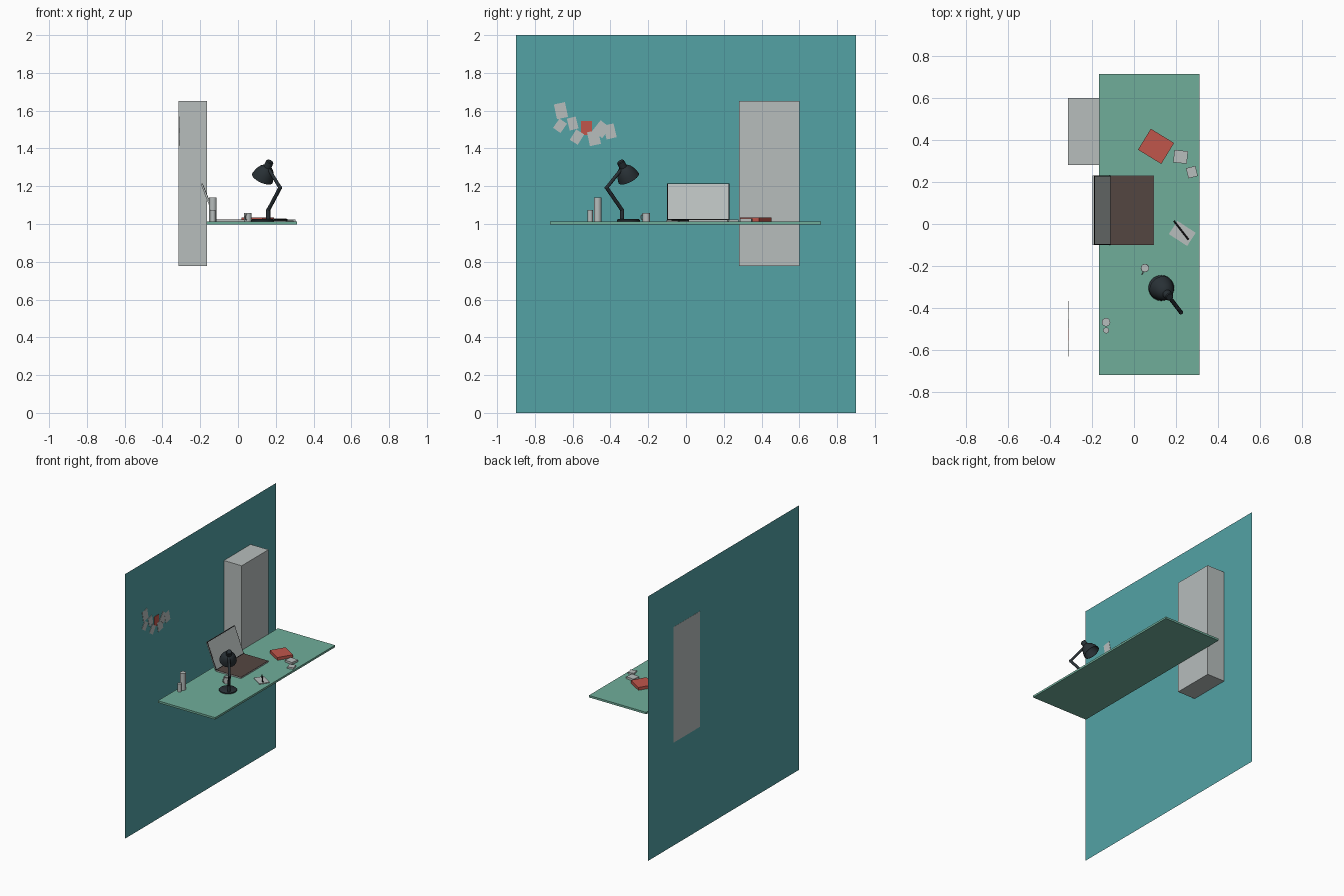
import bpy, bmesh, math
from mathutils import Vector, Matrix

if "Cube" in bpy.data.objects:
    bpy.data.objects.remove(bpy.data.objects["Cube"])


def mat(name, r, g, b):
    m = bpy.data.materials.new(name)
    lin = [((c / 255 + 0.055) / 1.055) ** 2.4 for c in (r, g, b)]
    m.diffuse_color = (*lin, 1)
    m.use_nodes = True
    m.node_tree.nodes["Principled BSDF"].inputs["Base Color"].default_value = m.diffuse_color
    return m


TEAL = mat("teal", 83, 162, 165)
GREEN = mat("green", 112, 174, 154)
GRAY = mat("light_gray", 183, 189, 188)
RED = mat("red", 192, 86, 75)
BROWN = mat("dark_brown", 84, 70, 65)
BLACK = mat("lamp_black", 40, 48, 53)
INK = mat("ink_black", 16, 17, 19)
TOP = 1.013  # desk surface height


def finish(name, bm, m, smooth=False):
    bmesh.ops.recalc_face_normals(bm, faces=bm.faces)
    me = bpy.data.meshes.new(name)
    bm.to_mesh(me)
    bm.free()
    me.materials.append(m)
    ob = bpy.data.objects.new(name, me)
    bpy.context.collection.objects.link(ob)
    if smooth:
        bpy.ops.object.select_all(action='DESELECT')
        ob.select_set(True)
        bpy.context.view_layer.objects.active = ob
        bpy.ops.object.shade_smooth_by_angle(angle=math.radians(40))
    return ob


def box(name, centre, size, m, axis='Z', deg=0):
    bm = bmesh.new()
    bmesh.ops.create_cube(bm, size=1)
    M = (Matrix.Translation(centre) @ Matrix.Rotation(math.radians(deg), 4, axis)
         @ Matrix.Diagonal((*size, 1)))
    bm.transform(M)
    return finish(name, bm, m)


def lathe(name, profile, origin, m, axis=(0, 0, 1), n=28):
    """Revolve (radius, height) points about an axis through origin."""
    bm = bmesh.new()
    vs = [bm.verts.new((r, 0, h)) for r, h in profile]
    es = [bm.edges.new(p) for p in zip(vs, vs[1:])]
    bmesh.ops.spin(bm, geom=vs + es, cent=(0, 0, 0), axis=(0, 0, 1),
                   angle=math.tau, steps=n, use_duplicate=False)
    bmesh.ops.remove_doubles(bm, verts=bm.verts, dist=1e-5)
    rot = Vector((0, 0, 1)).rotation_difference(Vector(axis)).to_matrix().to_4x4()
    bm.transform(Matrix.Translation(origin) @ rot)
    return finish(name, bm, m, True)


def rod(name, a, b, r, m, n=14):
    d = Vector(b) - Vector(a)
    L = d.length
    return lathe(name, [(0, 0), (r, 0), (r, L), (0, L)], a, m, d, n)


# Wall panel (a single sheet), cabinet and desk top
bm = bmesh.new()
bm.faces.new([bm.verts.new((-0.314, y, z))
              for y, z in ((-0.9, 0), (0.9, 0), (0.9, 2), (-0.9, 2))])
finish("wall", bm, TEAL)
box("wall_cabinet", (-0.24, 0.44, 1.215), (0.15, 0.32, 0.874), GRAY)
box("desk_top", (0.0725, -0.002, 1.0055), (0.478, 1.434, 0.015), GREEN)

# Notes pinned to the wall: y, z, width, height, angle, colour
notes = [(-0.662, 1.60, 0.06, 0.08, 12, GRAY), (-0.667, 1.52, 0.048, 0.06, -35, GRAY),
         (-0.60, 1.532, 0.048, 0.065, 14, GRAY), (-0.527, 1.508, 0.058, 0.076, 0, RED),
         (-0.577, 1.46, 0.05, 0.065, -32, GRAY), (-0.487, 1.455, 0.06, 0.075, 12, GRAY),
         (-0.448, 1.502, 0.065, 0.07, -38, GRAY), (-0.402, 1.49, 0.055, 0.075, 13, GRAY)]
for i, (y, z, w, h, a, m) in enumerate(notes):
    box(f"wall_note_{i + 1}", (-0.3122 + 0.0003 * i, y, z), (0.002, w, h), m, 'X', a)

# Laptop: body, keyboard deck, tilted lid with bezel and screen
LY = 0.065
box("laptop_body", (-0.01, LY, TOP + 0.004), (0.21, 0.33, 0.008), GRAY)
box("laptop_deck", (-0.01, LY, TOP + 0.0088), (0.208, 0.328, 0.002), BROWN)
tilt = -math.atan2(0.076, 0.193)
up = Vector((math.sin(tilt), 0, math.cos(tilt)))
out = Vector((math.cos(tilt), 0, -math.sin(tilt)))
mid = Vector((-0.113, LY, TOP + 0.009)) + up * 0.1035
for name, off, size, m in (("laptop_lid", -0.005, (0.008, 0.33, 0.207), GRAY),
                           ("laptop_bezel", 0, (0.002, 0.33, 0.207), INK),
                           ("laptop_screen", 0.001, (0.002, 0.322, 0.199), GRAY)):
    box(name, mid + out * off, size, m, 'Y', math.degrees(tilt))

# Desk lamp: base, stem, two arms, joints and bell shade
lathe("lamp_base", [(0, 0), (0.061, 0), (0.061, 0.008), (0.055, 0.013), (0, 0.013)],
      (0.13, -0.305, TOP), BLACK)
foot, knee = Vector((0.16, -0.338, TOP + 0.06)), Vector((0.223, -0.42, 1.192))
head = Vector((0.166, -0.346, 1.285))
rod("lamp_stem", (0.16, -0.338, TOP), foot, 0.011, BLACK)
rod("lamp_lower_arm", foot, knee, 0.010, BLACK)
rod("lamp_upper_arm", knee, head, 0.009, BLACK)
for name, p, r in (("lamp_foot_joint", foot, 0.011), ("lamp_knee_joint", knee, 0.011)):
    arc = [(r * math.sin(math.pi * i / 8), -r * math.cos(math.pi * i / 8)) for i in range(9)]
    arc[0], arc[-1] = (0, -r), (0, r)
    lathe(name, arc, p, BLACK, n=14)
lathe("lamp_shade", [(0, 0), (0.016, 0), (0.020, 0.004), (0.021, 0.036), (0.026, 0.038),
                     (0.040, 0.052), (0.053, 0.078), (0.060, 0.108), (0.057, 0.108),
                     (0.050, 0.080), (0.036, 0.055), (0, 0.046)],
      (0.170, -0.348, 1.332), BLACK, (-0.042, 0.046, -0.092))

# Two jars at the back, mug with handle
for name, y, r, h in (("tall_jar", -0.468, 0.020, 0.127), ("short_jar", -0.507, 0.014, 0.06)):
    lathe(name, [(0, 0), (r, 0), (r, h), (0, h)], (-0.133, y, TOP), GRAY)
lathe("mug", [(0, 0), (0.02, 0), (0.02, 0.046), (0.017, 0.046), (0.017, 0.005), (0, 0.005)],
      (0.052, -0.21, TOP), GRAY)
cu = bpy.data.curves.new("mug_handle", 'CURVE')
cu.dimensions = '3D'
cu.bevel_depth = 0.003
cu.bevel_resolution = 2
sp = cu.splines.new('POLY')
sp.points.add(8)
for i, p in enumerate(sp.points):
    t = math.pi * i / 8
    s = 0.018 + 0.014 * math.sin(t)
    p.co = (0.052 - 0.4 * s, -0.21 - 0.9 * s, TOP + 0.023 + 0.014 * math.cos(t), 1)
cu.materials.append(GRAY)
bpy.context.collection.objects.link(bpy.data.objects.new("mug_handle", cu))

# Book, small boxes, notepad and pen
box("red_book", (0.105, 0.37, TOP + 0.011), (0.13, 0.117, 0.022), RED, 'Z', -31.5)
box("small_box_large", (0.222, 0.32, TOP + 0.008), (0.065, 0.06, 0.016), GRAY, 'Z', -6)
box("small_box_small", (0.276, 0.247, TOP + 0.006), (0.046, 0.05, 0.012), GRAY, 'Z', 14)
box("notepad", (0.23, -0.045, TOP + 0.003), (0.104, 0.075, 0.006), GRAY, 'Z', -33)
rod("pen", (0.19, 0.015, TOP + 0.010), (0.26, -0.075, TOP + 0.010), 0.004, INK, 10)
